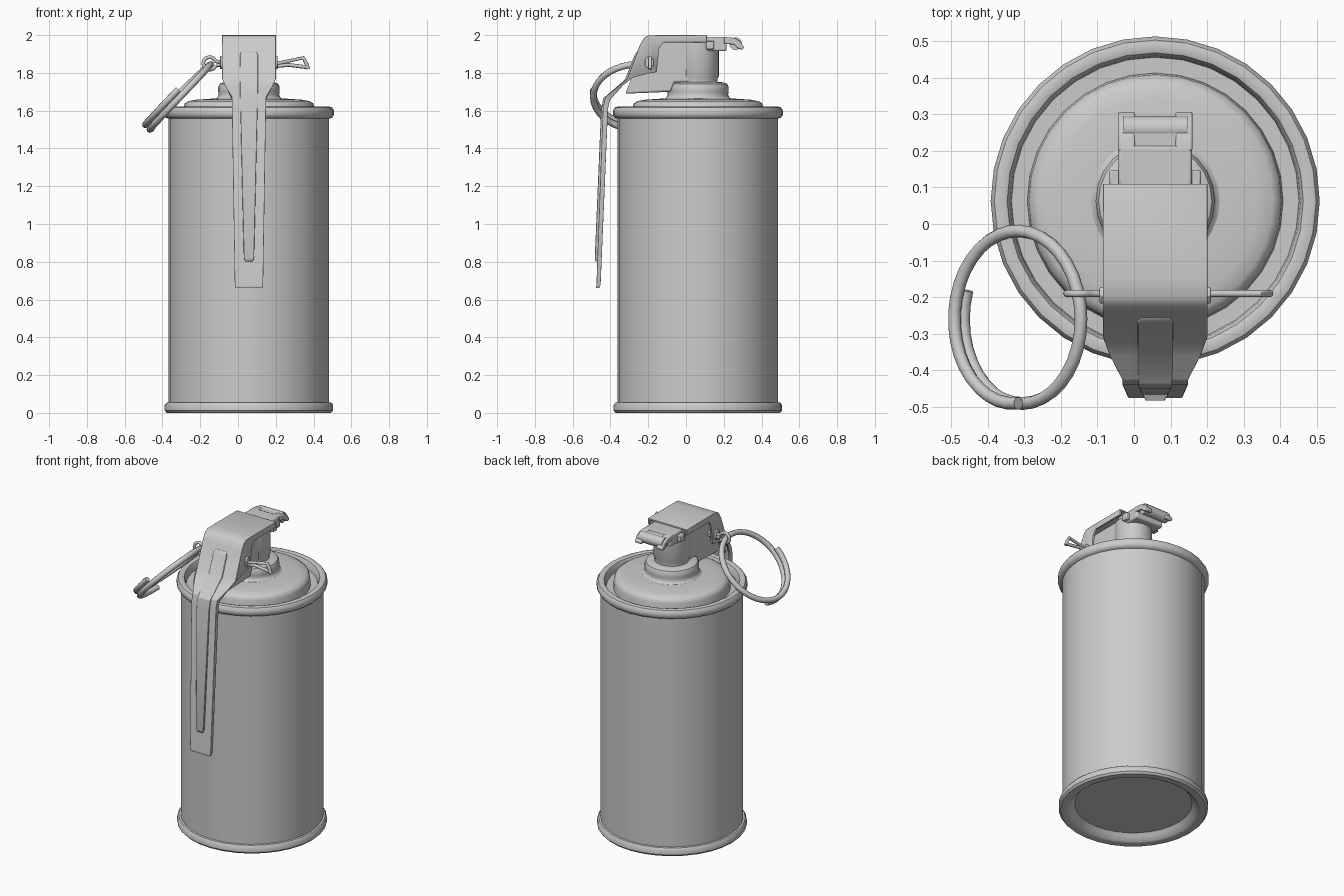
import bpy, bmesh, math
from mathutils import Vector

if "Cube" in bpy.data.objects:
    bpy.data.objects.remove(bpy.data.objects["Cube"])

CX, CY = 0.058, 0.063   # axis of the canister


def finish(name, bm, bevel=0.0, angle=35):
    bmesh.ops.recalc_face_normals(bm, faces=bm.faces)
    me = bpy.data.meshes.new(name)
    bm.to_mesh(me)
    bm.free()
    ob = bpy.data.objects.new(name, me)
    bpy.context.collection.objects.link(ob)
    if bevel:
        m = ob.modifiers.new("bevel", 'BEVEL')
        m.width, m.segments, m.limit_method = bevel, 2, 'ANGLE'
    bpy.ops.object.select_all(action='DESELECT')
    bpy.context.view_layer.objects.active = ob
    ob.select_set(True)
    bpy.ops.object.shade_smooth_by_angle(angle=math.radians(angle))
    return ob


def lathe(name, profile, n=32):
    bm = bmesh.new()
    vs = [bm.verts.new((CX + r, CY, z)) for r, z in profile]
    es = [bm.edges.new(p) for p in zip(vs, vs[1:])]
    bmesh.ops.spin(bm, geom=vs + es, cent=(CX, CY, 0), axis=(0, 0, 1),
                   angle=2 * math.pi, steps=n, use_duplicate=False)
    bmesh.ops.remove_doubles(bm, verts=bm.verts, dist=1e-4)
    return finish(name, bm, angle=40)


def side_extrude(name, yz, x0, x1, bevel=0.006):
    bm = bmesh.new()
    f = bm.faces.new([bm.verts.new((x0, y, z)) for y, z in yz])
    ext = bmesh.ops.extrude_face_region(bm, geom=[f])['geom']
    bmesh.ops.translate(bm, vec=(x1 - x0, 0, 0),
                        verts=[v for v in ext if isinstance(v, bmesh.types.BMVert)])
    return finish(name, bm, bevel)


def box(name, x0, x1, y0, y1, z0, z1, bevel=0.006):
    return side_extrude(name, [(y0, z0), (y1, z0), (y1, z1), (y0, z1)], x0, x1, bevel)


def channel(name, stations, thick, bevel):
    # stations: half width, outer (y, z), flange edge (y, z)
    bm = bmesh.new()
    rows = []
    for hw, (y, z), (fy, fz) in stations:
        rows.append([bm.verts.new(p) for p in ((CX - hw, fy, fz), (CX - hw, y, z),
                                               (CX + hw, y, z), (CX + hw, fy, fz))])
    for a, b in zip(rows, rows[1:]):
        for i in range(3):
            bm.faces.new((a[i], a[i + 1], b[i + 1], b[i]))
    ob = finish(name, bm)
    # outer skin must face away from the flange so the thickness goes inwards
    top = ob.data.polygons[1]
    if top.normal.z < 0 or (abs(top.normal.z) < 0.01 and top.normal.y > 0):
        ob.data.flip_normals()
    m = ob.modifiers.new("thickness", 'SOLIDIFY')
    m.thickness, m.offset = thick, -1
    b = ob.modifiers.new("bevel", 'BEVEL')
    b.width, b.segments, b.limit_method = bevel, 2, 'ANGLE'
    return ob


def rod(name, pts, radius, sides=2):
    cu = bpy.data.curves.new(name, 'CURVE')
    cu.dimensions = '3D'
    cu.bevel_depth, cu.bevel_resolution, cu.use_fill_caps = radius, sides, True
    sp = cu.splines.new('POLY')
    sp.points.add(len(pts) - 1)
    for p, c in zip(sp.points, pts):
        p.co = (*c, 1)
    ob = bpy.data.objects.new(name, cu)
    bpy.context.collection.objects.link(ob)
    bpy.ops.object.select_all(action='DESELECT')
    bpy.context.view_layer.objects.active = ob
    ob.select_set(True)
    bpy.ops.object.convert(target='MESH')
    bpy.ops.object.shade_smooth_by_angle(angle=math.radians(50))
    return bpy.context.object


# canister with rolled rims, recessed base and raised lid
lathe("canister", [
    (0, .045), (.35, .045), (.365, .03), (.385, .004), (.40, 0), (.435, 0), (.446, .012),
    (.446, .042), (.437, .054), (.425, .056), (.425, 1.558), (.440, 1.563), (.450, 1.578),
    (.450, 1.602), (.440, 1.617), (.422, 1.622), (.405, 1.616), (.397, 1.60), (.393, 1.57),
    (.350, 1.57), (.346, 1.62), (.340, 1.638), (.322, 1.65), (.28, 1.658), (.19, 1.664), (0, 1.664)])

# neck collar and column
lathe("neck", [
    (.185, 1.66), (.168, 1.668), (.160, 1.685), (.163, 1.70), (.163, 1.725), (.155, 1.742),
    (.135, 1.75), (.105, 1.752), (.105, 1.77), (.112, 1.785), (.112, 1.96), (0, 1.96)], 24)

# head casting under the cover
side_extrude("head_body", [(.10, 1.975), (-.19, 1.975), (-.225, 1.93), (-.285, 1.78), (-.322, 1.69),
                           (-.08, 1.70), (-.06, 1.75), (.10, 1.75)], CX - .092, CX + .092, .01)
box("head_back_plate", CX - .1, CX + .1, .04, .215, 1.915, 1.99, .008)

# folded cover and lever in one sheet
W = .1425
channel("lever", [
    (W, (.11, 2.0), (.11, 1.962)), (W, (-.12, 2.0), (-.12, 1.962)),
    (W, (-.145, 2.0), (-.142, 1.93)), (W, (-.20, 1.998), (-.155, 1.805)),
    (W, (-.222, 1.985), (-.175, 1.80)), (W, (-.245, 1.945), (-.20, 1.797)),
    (W, (-.312, 1.77), (-.28, 1.775)), (.125, (-.36, 1.728), (-.332, 1.735)),
    (.09, (-.427, 1.672), (-.403, 1.655)), (.09, (-.440, 1.62), (-.413, 1.61)),
    (.075, (-.474, .68), (-.452, .68)), (.072, (-.476, .66), (-.460, .66))], .013, .005)

# raised rib along the lever
channel("lever_rib", [
    (.040, (-.258, 1.915), (-.245, 1.90)), (.048, (-.272, 1.895), (-.255, 1.88)),
    (.048, (-.323, 1.765), (-.305, 1.765)), (.046, (-.438, 1.665), (-.42, 1.655)),
    (.045, (-.450, 1.60), (-.43, 1.60)), (.027, (-.483, .82), (-.46, .82)),
    (.018, (-.477, .80), (-.46, .80))], .012, .004)

# hinge arms, side tabs and pin bosses, mirrored about the head
for side, s in (("left", -1), ("right", 1)):
    def span(a, b):
        return sorted((CX + s * a, CX + s * b))
    side_extrude("hinge_arm_" + side, [(.20, 1.99), (.255, 1.985), (.285, 1.968), (.308, 1.935),
                                       (.298, 1.922), (.275, 1.93), (.255, 1.95), (.20, 1.955)],
                 *span(.055, .102), .005)
    box("cover_tab_" + side, *span(.095, .125), .105, .148, 1.925, 1.97, .005)
    boss = [(-.195 + .026 * math.sin(k * math.pi / 3), 1.855 + .036 * math.cos(k * math.pi / 3))
            for k in range(6)]
    side_extrude("pin_boss_" + side, boss, *span(.13, .152), .004)

# hinge roller
rod("hinge_roller", [(CX - .088, .262, 1.955), (CX + .088, .262, 1.955)], .034, 4)
box("hinge_tongue", CX - .065, CX + .065, .20, .262, 1.955, 1.985, .006)

# split pin: eye around the ring, then two spread legs
PY = -.19
eye = [(-.150 + .034 * math.cos(a), PY, 1.85 + .034 * math.sin(a))
       for a in (math.radians(20 + 32 * k) for k in range(11))]
rod("pin_upper_leg", [(.372, PY, 1.82), (.362, PY, 1.85), (.345, PY, 1.88), (.20, PY, 1.848),
                      (-.10, PY, 1.858)] + eye, .010)
rod("pin_lower_leg", [(-.115, PY, 1.842), (.20, PY, 1.836), (.27, PY, 1.842), (.365, PY, 1.83)], .010)

# pull ring: wire wound a little over one turn, tilted 45 degrees
u, v, n = Vector((.707, 0, .707)), Vector((0, 1, 0)), Vector((-.707, 0, .707))
coil = []
for k in range(49):
    t = k / 48
    a = math.radians(162 + 473 * t)
    coil.append(Vector((-.316, -.255, 1.683)) + .236 * (u * math.cos(a) + v * math.sin(a))
                + n * (.046 * t - .025))
rod("pull_ring", coil, .0175)
